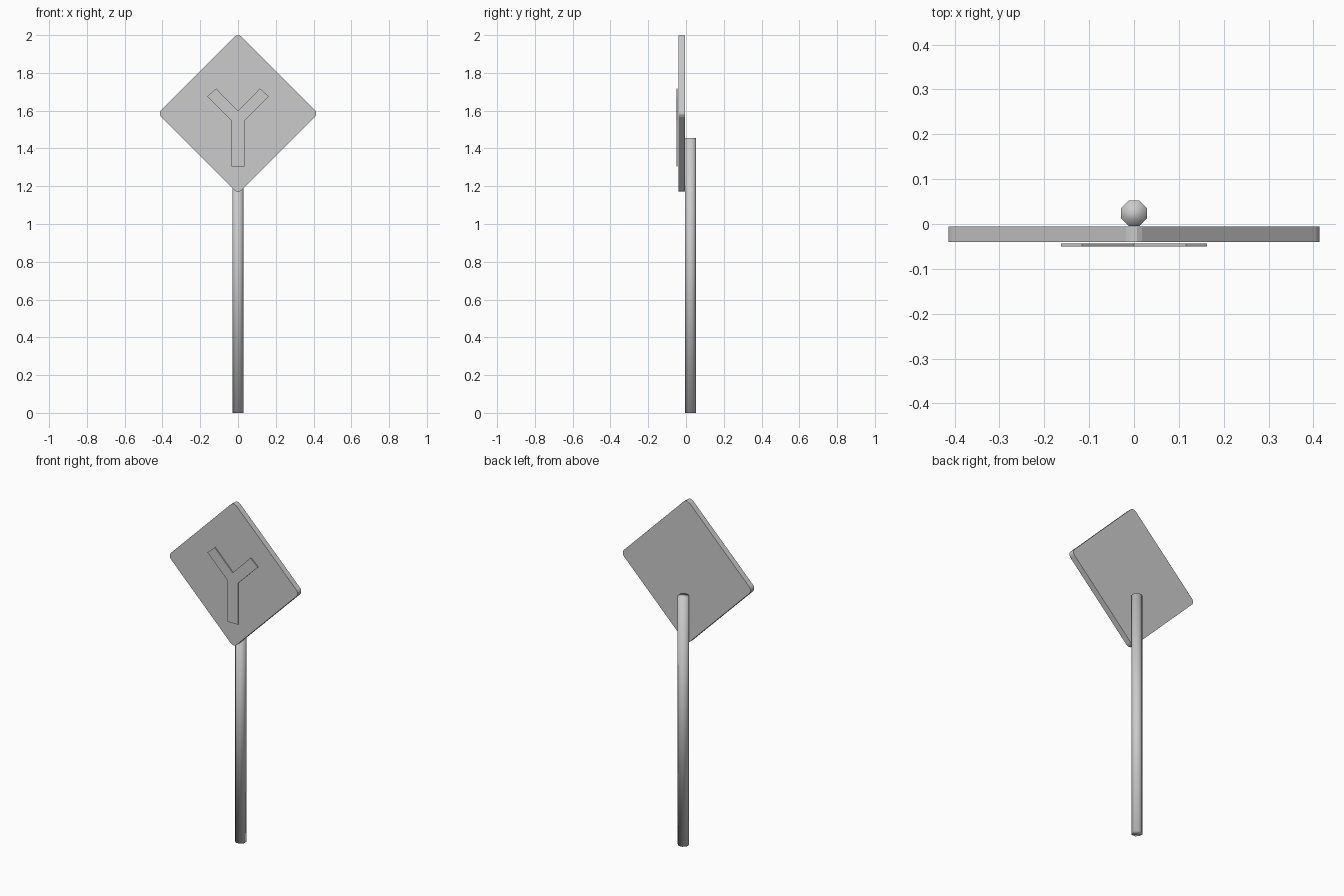
import bpy, bmesh
from math import pi
from mathutils import Matrix

cube = bpy.data.objects.get("Cube")
if cube:
    bpy.data.objects.remove(cube, do_unlink=True)

grey = bpy.data.materials.new("plain grey")
grey.use_nodes = True
colour = (0.6, 0.6, 0.6, 1)
grey.diffuse_color = colour
grey.node_tree.nodes["Principled BSDF"].inputs["Base Color"].default_value = colour


def add_object(name, bm, smooth=False):
    bmesh.ops.recalc_face_normals(bm, faces=bm.faces)
    for face in bm.faces:
        face.smooth = smooth
    mesh = bpy.data.meshes.new(name)
    bm.to_mesh(mesh)
    bm.free()
    mesh.materials.append(grey)
    obj = bpy.data.objects.new(name, mesh)
    bpy.context.collection.objects.link(obj)
    return obj


def slab(name, outline, front, back, corner=0):
    """Extrude an x-z outline from front to back, rounding its corners."""
    bm = bmesh.new()
    face = bm.faces.new([bm.verts.new((x, front, z)) for x, z in outline])
    if corner:
        bmesh.ops.bevel(bm, geom=list(bm.verts), offset=corner, segments=3,
                        profile=0.5, affect='VERTICES')
        face = bm.faces[:][0]
    solid = bmesh.ops.extrude_face_region(bm, geom=[face], use_keep_orig=True)
    moved = [v for v in solid["geom"] if isinstance(v, bmesh.types.BMVert)]
    bmesh.ops.translate(bm, verts=moved, vec=(0, back - front, 0))
    return add_object(name, bm)


# Eight-sided post, softly shaded from end to end
bm = bmesh.new()
height = 1.455
bmesh.ops.create_cone(bm, cap_ends=True, segments=8, radius1=0.031, radius2=0.031,
                      depth=height,
                      matrix=Matrix.Translation((0, 0.024, height / 2))
                      @ Matrix.Rotation(pi / 8, 4, 'Z'))
add_object("post", bm, smooth=True)

# Diamond plate with rounded corners
mid, reach = 1.585, 0.425
slab("sign_plate", [(0, mid - reach), (reach, mid), (0, mid + reach), (-reach, mid)],
     -0.04, -0.006, corner=0.025)

# Raised forked-road symbol, mirrored from its left half
half = [(0.034, 1.305), (0.034, 1.547), (0.163, 1.676), (0.116, 1.717)]
fork = half + [(0, 1.6)] + [(-x, z) for x, z in reversed(half)]
slab("fork_symbol", fork, -0.05, -0.044)
